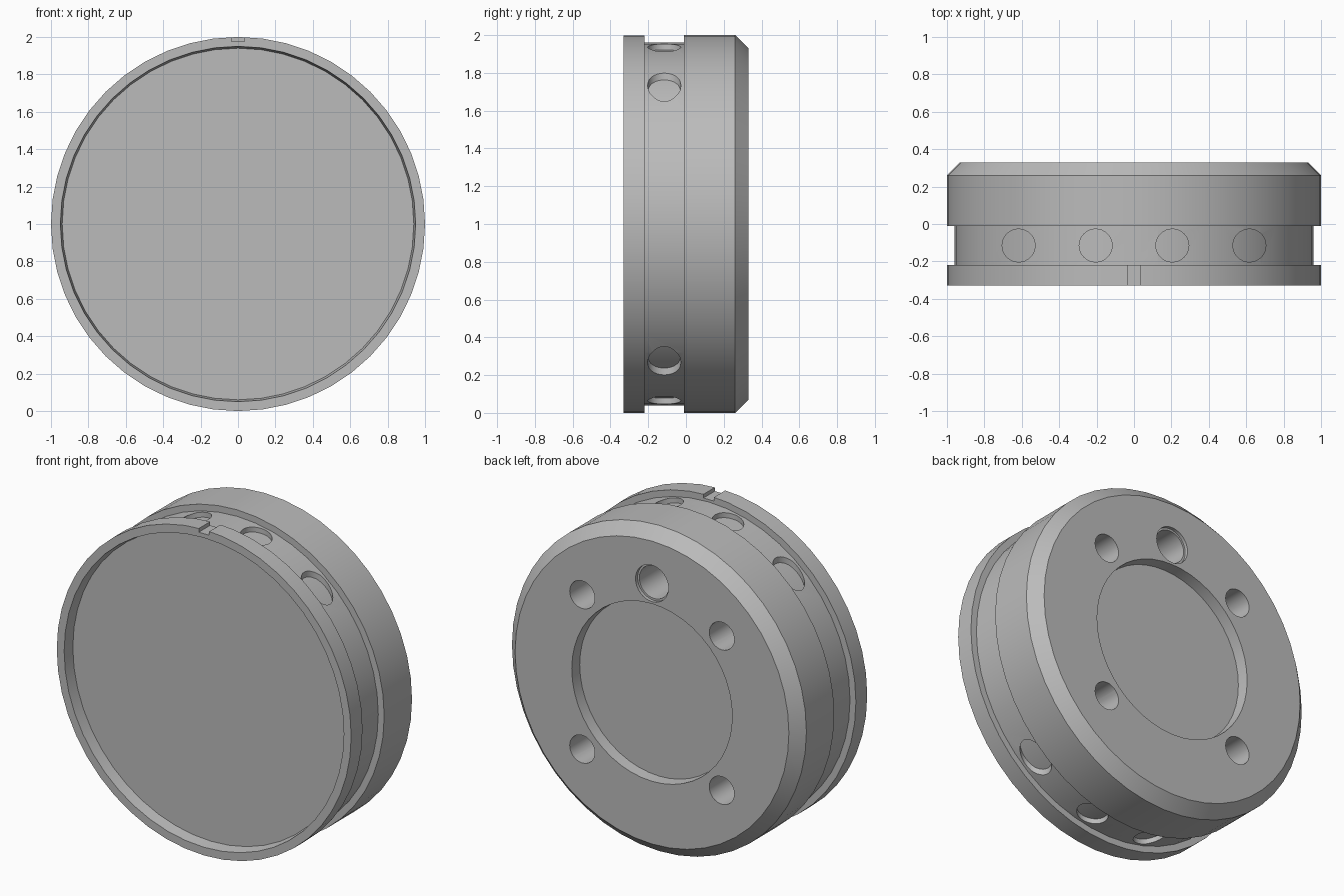
import bpy, bmesh, math
from mathutils import Matrix, Vector

cube = bpy.data.objects.get("Cube")
if cube:
    bpy.data.objects.remove(cube, do_unlink=True)

CENTRE = Vector((0, 0, 1))
SEGMENTS = 48

grey = bpy.data.materials.new("plain_grey")
grey.use_nodes = True
colour = (0.5, 0.5, 0.5, 1)
grey.diffuse_color = colour
grey.node_tree.nodes["Principled BSDF"].inputs["Base Color"].default_value = colour


def finish(name, bm):
    bmesh.ops.recalc_face_normals(bm, faces=bm.faces[:])
    mesh = bpy.data.meshes.new(name)
    bm.to_mesh(mesh)
    bm.free()
    mesh.materials.append(grey)
    obj = bpy.data.objects.new(name, mesh)
    bpy.context.collection.objects.link(obj)
    return obj


def lathe(name, profile):
    """Turn (radius, y) points about the horizontal axis; the ends lie on it."""
    bm = bmesh.new()
    verts = [bm.verts.new(CENTRE + Vector((r, y, 0))) for r, y in profile]
    edges = [bm.edges.new(pair) for pair in zip(verts, verts[1:])]
    bmesh.ops.spin(bm, geom=verts + edges, cent=CENTRE, axis=(0, 1, 0),
                   angle=math.tau, steps=SEGMENTS, use_duplicate=False)
    bmesh.ops.remove_doubles(bm, verts=bm.verts[:], dist=0.0005)
    return finish(name, bm)


def add_cylinder(bm, centre, radius, depth, along_y=False):
    turn = Matrix.Rotation(math.pi / 2, 4, "X") if along_y else Matrix()
    bmesh.ops.create_cone(bm, cap_ends=True, segments=32, radius1=radius,
                          radius2=radius, depth=depth,
                          matrix=Matrix.Translation(centre) @ turn)


def cut(target, cutter):
    mod = target.modifiers.new("cut", "BOOLEAN")
    mod.operation = "DIFFERENCE"
    mod.solver = "EXACT"
    mod.object = cutter
    bpy.context.view_layer.objects.active = target
    bpy.ops.object.modifier_apply(modifier=mod.name)
    bpy.data.objects.remove(cutter, do_unlink=True)


# Round housing: front recess, rim, groove, rear band, chamfer, rear recess
housing = lathe("housing", [
    (0, -0.26), (0.94, -0.26), (0.95, -0.33), (1, -0.33), (1, -0.22),
    (0.96, -0.22), (0.96, -0.01), (1, -0.01), (1, 0.26), (0.93, 0.33),
    (0.545, 0.33), (0.54, 0.26), (0, 0.26)])

# Vertical holes through the groove, above and below
bm = bmesh.new()
for x in (-0.617, -0.205, 0.205, 0.617):
    for side in (-1, 1):
        add_cylinder(bm, (x, -0.115, 1 + side * 0.85), 0.088, 0.5)
cut(housing, finish("groove_hole_cutter", bm))

# Four bolt holes and one larger hole in the back
bm = bmesh.new()
for x in (-0.474, 0.474):
    for z in (-0.474, 0.474):
        add_cylinder(bm, (x, 0.2, 1 + z), 0.085, 0.34, True)
add_cylinder(bm, (0, 0.2, 1.67), 0.1, 0.34, True)
cut(housing, finish("back_hole_cutter", bm))

# Shallow counterbore around the larger hole
bm = bmesh.new()
add_cylinder(bm, (0, 0.35, 1.67), 0.112, 0.08, True)
cut(housing, finish("counterbore_cutter", bm))

# Index notch on top of the front rim
bm = bmesh.new()
bmesh.ops.create_cube(bm, size=1, matrix=Matrix.Translation((0, -0.3, 2.025))
                      @ Matrix.Diagonal((0.07, 0.2, 0.1, 1)))
cut(housing, finish("notch_cutter", bm))

# Inner drum closes the groove holes just below the surface
drum = lathe("inner_drum", [(0, -0.212), (0.93, -0.212), (0.93, -0.018), (0, -0.018)])

for obj in (housing, drum):
    bpy.ops.object.select_all(action="DESELECT")
    obj.select_set(True)
    bpy.context.view_layer.objects.active = obj
    bpy.ops.object.shade_smooth_by_angle(angle=math.radians(25))
